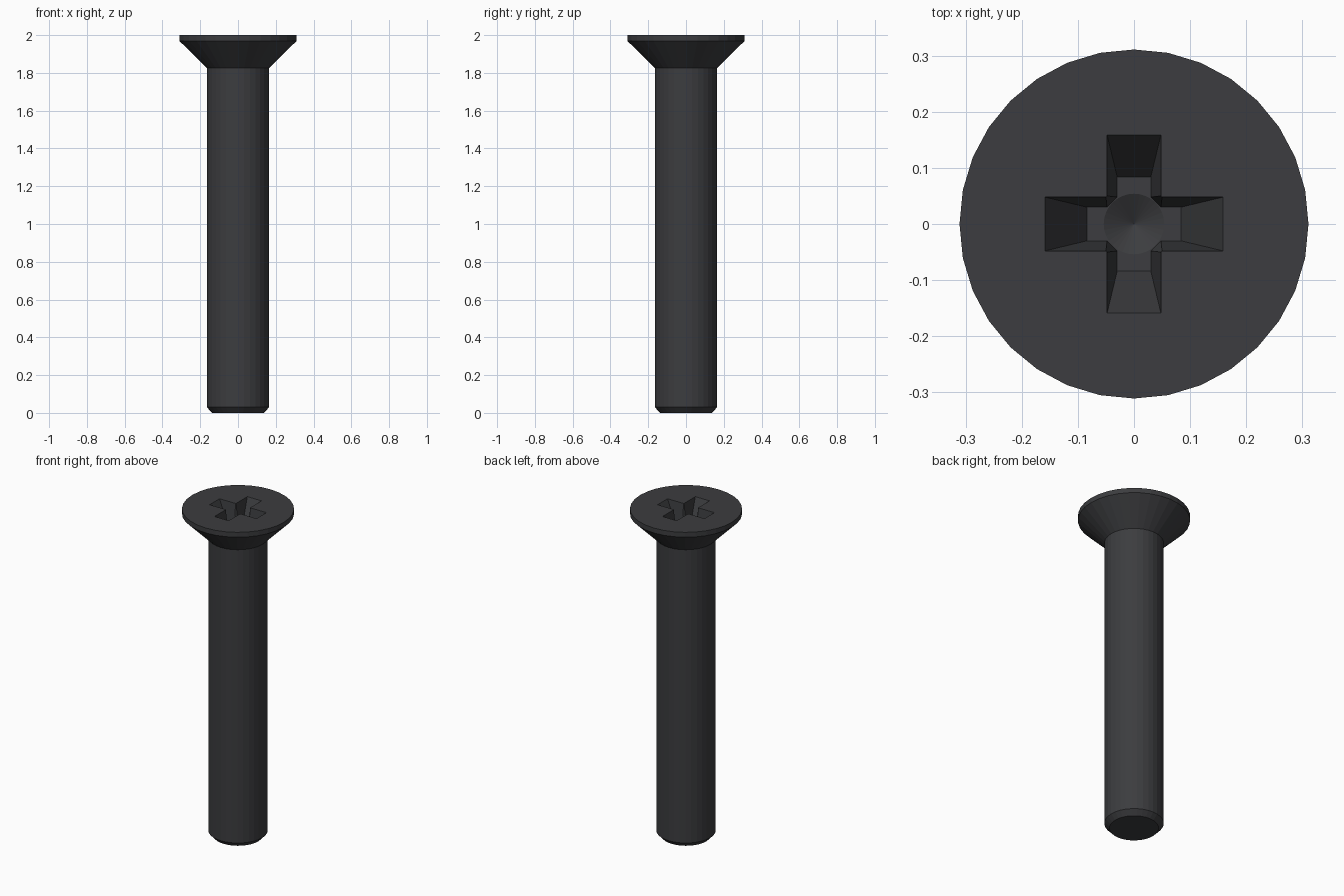
import bpy, bmesh
from math import cos, sin, pi

if "Cube" in bpy.data.objects:
    bpy.data.objects.remove(bpy.data.objects["Cube"])

SIDES = 32
TOP, DEPTH = 2.0, 0.15
FLOOR = TOP - DEPTH


def to_object(name, bm):
    bmesh.ops.recalc_face_normals(bm, faces=bm.faces[:])
    mesh = bpy.data.meshes.new(name)
    bm.to_mesh(mesh)
    bm.free()
    obj = bpy.data.objects.new(name, mesh)
    bpy.context.collection.objects.link(obj)
    return obj


def loft(name, loops):
    """Closed solid skinned through loops of equal point count."""
    bm = bmesh.new()
    rings = [[bm.verts.new(p) for p in loop] for loop in loops]
    n = len(rings[0])
    for a, b in zip(rings, rings[1:]):
        for i in range(n):
            j = (i + 1) % n
            bm.faces.new((a[i], a[j], b[j], b[i]))
    bm.faces.new(rings[0][::-1])
    bm.faces.new(rings[-1])
    return to_object(name, bm)


def circle(r, z):
    return [(r * cos(2 * pi * i / SIDES), r * sin(2 * pi * i / SIDES), z)
            for i in range(SIDES)]


def cross(z):
    """Cross outline with chamfered inner corners, tapering with depth."""
    t = (TOP - z) / DEPTH
    length = 0.159 - 0.075 * t
    half = 0.048 - 0.018 * t
    corner = half + 0.002 + 0.016 * t
    pts = []
    for c, s in ((1, 0), (0, 1), (-1, 0), (0, -1)):
        for x, y in ((length, -half), (length, half), (corner, half), (half, corner)):
            pts.append((c * x - s * y, s * x + c * y, z))
    return pts


# Screw body: chamfered tip, shank, countersunk head
screw = loft("countersunk_screw", [circle(r, z) for r, z in (
    (0.137, 0), (0.165, 0.03), (0.165, 1.825), (0.311, 1.97), (0.311, TOP))])

# Cutters: tapered cross recess and the shallow conical pit in its floor
cutters = [
    loft("cross_cutter", [cross(FLOOR), cross(TOP + 0.01)]),
    loft("pit_cutter", [circle(r, z) for r, z in (
        (0.0005, FLOOR - 0.03), (0.054, FLOOR), (0.054, FLOOR + 0.02))]),
]
bpy.context.view_layer.objects.active = screw
for cutter in cutters:
    mod = screw.modifiers.new(cutter.name, 'BOOLEAN')
    mod.operation = 'DIFFERENCE'
    mod.solver = 'EXACT'
    mod.object = cutter
    bpy.ops.object.modifier_apply(modifier=mod.name)
    cutter.hide_render = True
for cutter in cutters:
    bpy.data.objects.remove(cutter)

# Dark steel finish
steel = bpy.data.materials.new("dark_steel")
steel.diffuse_color = (0.045, 0.046, 0.05, 1)
steel.use_nodes = True
steel.node_tree.nodes["Principled BSDF"].inputs["Base Color"].default_value = steel.diffuse_color
screw.data.materials.clear()
screw.data.materials.append(steel)
